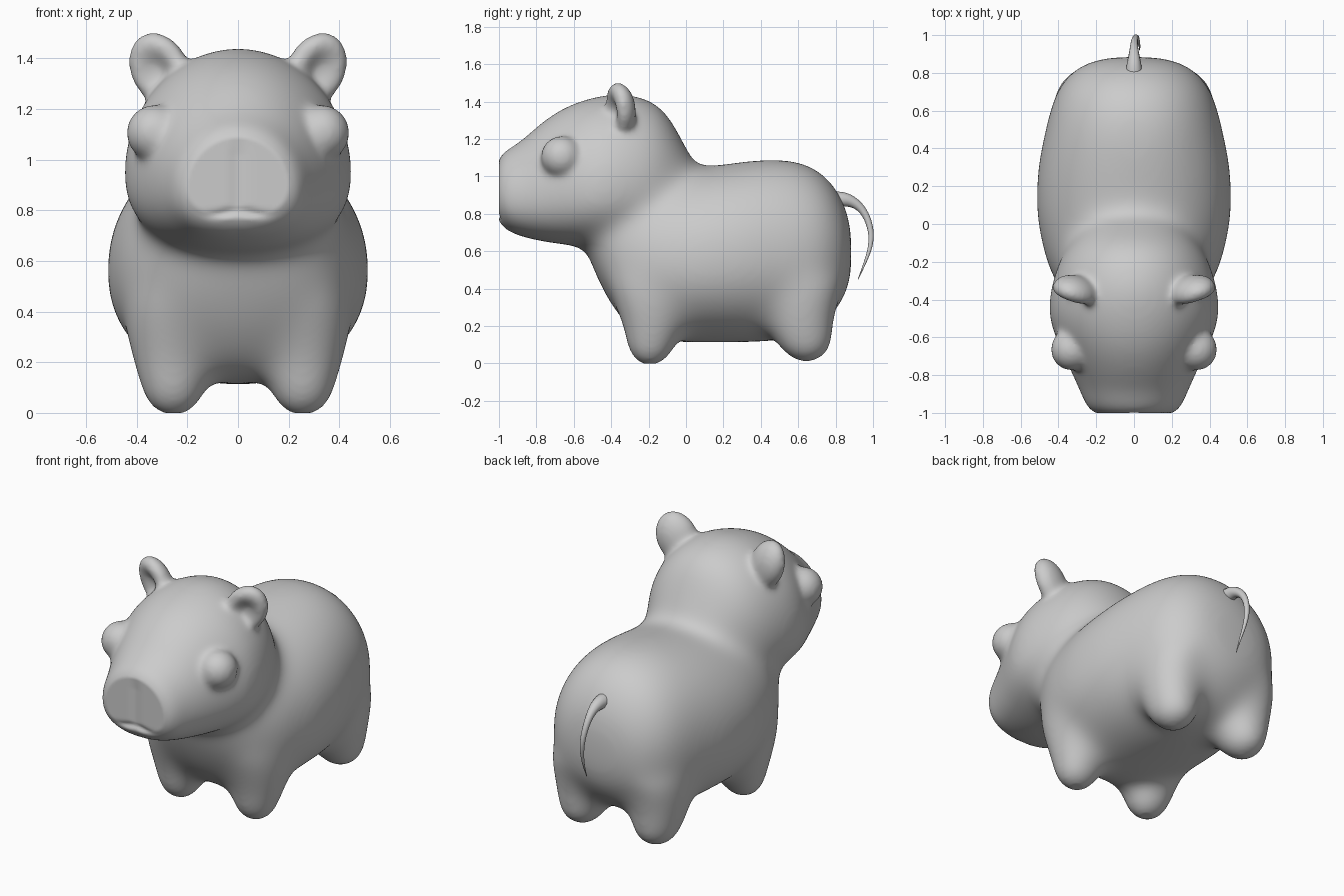
import bpy, bmesh, math
from mathutils import Matrix

if "Cube" in bpy.data.objects:
    bpy.data.objects.remove(bpy.data.objects["Cube"])


def new_object(name, bm):
    bmesh.ops.recalc_face_normals(bm, faces=bm.faces)
    mesh = bpy.data.meshes.new(name)
    bm.to_mesh(mesh)
    bm.free()
    ob = bpy.data.objects.new(name, mesh)
    bpy.context.collection.objects.link(ob)
    return ob


def resample(rows, steps=4):
    """Catmull-Rom interpolation of the section rows."""
    out = []
    for i in range(len(rows) - 1):
        a, b, c, d = (rows[max(0, min(len(rows) - 1, i + k))] for k in (-1, 0, 1, 2))
        for s in range(steps):
            t = s / steps
            out.append([0.5 * (2 * q + (r - p) * t + (2 * p - 5 * q + 4 * r - u) * t * t
                               + (3 * q - p - 3 * r + u) * t ** 3)
                        for p, q, r, u in zip(a, b, c, d)])
    return out + [list(rows[-1])]


def loft(name, rows, mid=0.5, top=2.0, base=2.0, vertical=False, cx=0.0, n=48):
    """Rows: position, half width, low, high; rings are egg-shaped superellipses."""
    bm = bmesh.new()
    rings = []
    for pos, w, lo, hi in resample(rows):
        c, ring = lo + (hi - lo) * mid, []
        for k in range(n):
            a = 2 * math.pi * k / n
            ca, sa = math.cos(a), math.sin(a)
            e = 2 / (top if sa > 0 else base)
            x = cx + w * math.copysign(abs(ca) ** e, ca)
            h = c + (hi - c if sa > 0 else c - lo) * math.copysign(abs(sa) ** e, sa)
            ring.append(bm.verts.new((x, h, pos) if vertical else (x, pos, h)))
        rings.append(ring)
    for r0, r1 in zip(rings, rings[1:]):
        for k in range(n):
            bm.faces.new((r0[k], r0[(k + 1) % n], r1[(k + 1) % n], r1[k]))
    bm.faces.new(rings[0])
    bm.faces.new(rings[-1])
    return new_object(name, bm)


def fuse(name, parts, voxel, iterations):
    """Join parts, blend them into one skin and soften the seams."""
    bpy.ops.object.select_all(action='DESELECT')
    for p in parts:
        p.select_set(True)
    bpy.context.view_layer.objects.active = parts[0]
    bpy.ops.object.join()
    ob = bpy.context.object
    ob.name = name
    rm = ob.modifiers.new("blend", 'REMESH')
    rm.mode, rm.voxel_size = 'VOXEL', voxel
    sm = ob.modifiers.new("soften", 'SMOOTH')
    sm.factor, sm.iterations = 0.5, iterations
    for m in ("blend", "soften"):
        bpy.ops.object.modifier_apply(modifier=m)
    return ob


def ball(name, matrix, dent=0.0):
    """Unit ball placed by a matrix, optionally hollowed on its front (-y)."""
    bm = bmesh.new()
    bmesh.ops.create_uvsphere(bm, u_segments=40, v_segments=28, radius=1)
    for v in bm.verts:
        if v.co.y < 0:
            v.co.y += dent * math.exp(-(v.co.x ** 2 + v.co.z ** 2) / 0.35)
    bmesh.ops.transform(bm, matrix=matrix, verts=bm.verts)
    return new_object(name, bm)


# Trunk
trunk = loft("trunk", [
    (-.53, .10, .60, .74), (-.49, .25, .49, .85), (-.41, .35, .33, .92),
    (-.30, .42, .19, .98), (-.18, .47, .13, 1.02), (0, .51, .11, 1.04),
    (.12, .52, .11, 1.055), (.3, .51, .11, 1.08), (.48, .475, .12, 1.095),
    (.62, .44, .15, 1.075), (.72, .40, .20, 1.025), (.80, .335, .28, .94),
    (.86, .24, .38, .82), (.885, .11, .48, .70)], mid=.47, top=2.1, base=2.1)

# Head
head = loft("head", [
    (-1.02, .20, .775, 1.08), (-1.0, .245, .735, 1.13), (-.95, .272, .695, 1.155),
    (-.9, .285, .682, 1.18), (-.8, .33, .655, 1.27), (-.7, .375, .64, 1.345),
    (-.6, .42, .63, 1.395), (-.48, .457, .63, 1.43), (-.35, .445, .64, 1.447),
    (-.2, .40, .67, 1.415), (-.1, .335, .72, 1.335), (0, .24, .80, 1.16),
    (.06, .13, .88, 1.04)], mid=.38, top=2.0, base=2.35)

# Legs
legs = []
for s in (-1, 1):
    legs.append(loft("front_leg", [
        (-.025, .05, -.24, -.15), (.005, .095, -.285, -.10), (.04, .12, -.31, -.075),
        (.1, .137, -.325, -.045), (.2, .165, -.345, 0), (.32, .19, -.385, .05),
        (.45, .195, -.43, .08)], vertical=True, cx=s * .255))
    legs.append(loft("rear_leg", [
        (-.005, .05, .60, .69), (.02, .09, .555, .735), (.05, .12, .515, .77),
        (.1, .137, .48, .79), (.2, .16, .43, .795), (.32, .18, .39, .815),
        (.45, .185, .36, .85)], vertical=True, cx=s * .25))
body = fuse("body", [trunk, head] + legs, .02, 90)

# Eyes and cupped ears
details = []
for s in (-1, 1):
    details.append(ball("eye", Matrix.Translation((s * .33, -.665, 1.105))
                        @ Matrix.Diagonal((.112, .112, .112, 1))))
    ear = (Matrix.Translation((s * .31, -.36, 1.355))
           @ Matrix.Rotation(s * math.radians(24), 4, 'Z')
           @ Matrix.Rotation(s * math.radians(24), 4, 'Y')
           @ Matrix.Rotation(math.radians(10), 4, 'X')
           @ Matrix.Diagonal((.122, .088, .155, 1)))
    details.append(ball("ear", ear, dent=.95))
body = fuse("body", [body] + details, .012, 35)

# Flat soles, flat muzzle with a groove and a mouth crease
for v in body.data.vertices:
    x, y, z = v.co
    v.co.z = max(z, 0)
    v.co.y = max(y, -1)
    if y < -.9 and z < 1.1:
        lip = .79 + .008 * math.cos(x * 30)
        groove = .007 * math.exp(-(x / .03) ** 2) * (1 if z > .79 else .3)
        mouth = .012 * math.exp(-((z - lip) / .016) ** 2) * math.exp(-(x / .13) ** 4)
        v.co.y += max(groove, mouth) * min(1, (1.1 - z) / .08)

# Tail
curve = bpy.data.curves.new("tail", 'CURVE')
curve.dimensions = '3D'
curve.bevel_depth, curve.bevel_resolution = 1.0, 4
curve.use_fill_caps = True
spline = curve.splines.new('NURBS')
path = [(0, .74, .86, .05), (0, .82, .885, .045), (0, .90, .87, .026), (0, .965, .80, .018),
        (.01, .997, .69, .015), (.02, .98, .59, .010), (.03, .945, .51, .005), (.03, .92, .45, .002)]
spline.points.add(len(path) - 1)
for p, (x, y, z, r) in zip(spline.points, path):
    p.co, p.radius = (x, y, z, 1), r
spline.use_endpoint_u = True
spline.order_u = 4
tail = bpy.data.objects.new("tail", curve)
bpy.context.collection.objects.link(tail)
bpy.ops.object.select_all(action='DESELECT')
tail.select_set(True)
bpy.context.view_layer.objects.active = tail
bpy.ops.object.convert(target='MESH')

body.select_set(True)
bpy.ops.object.shade_smooth()
